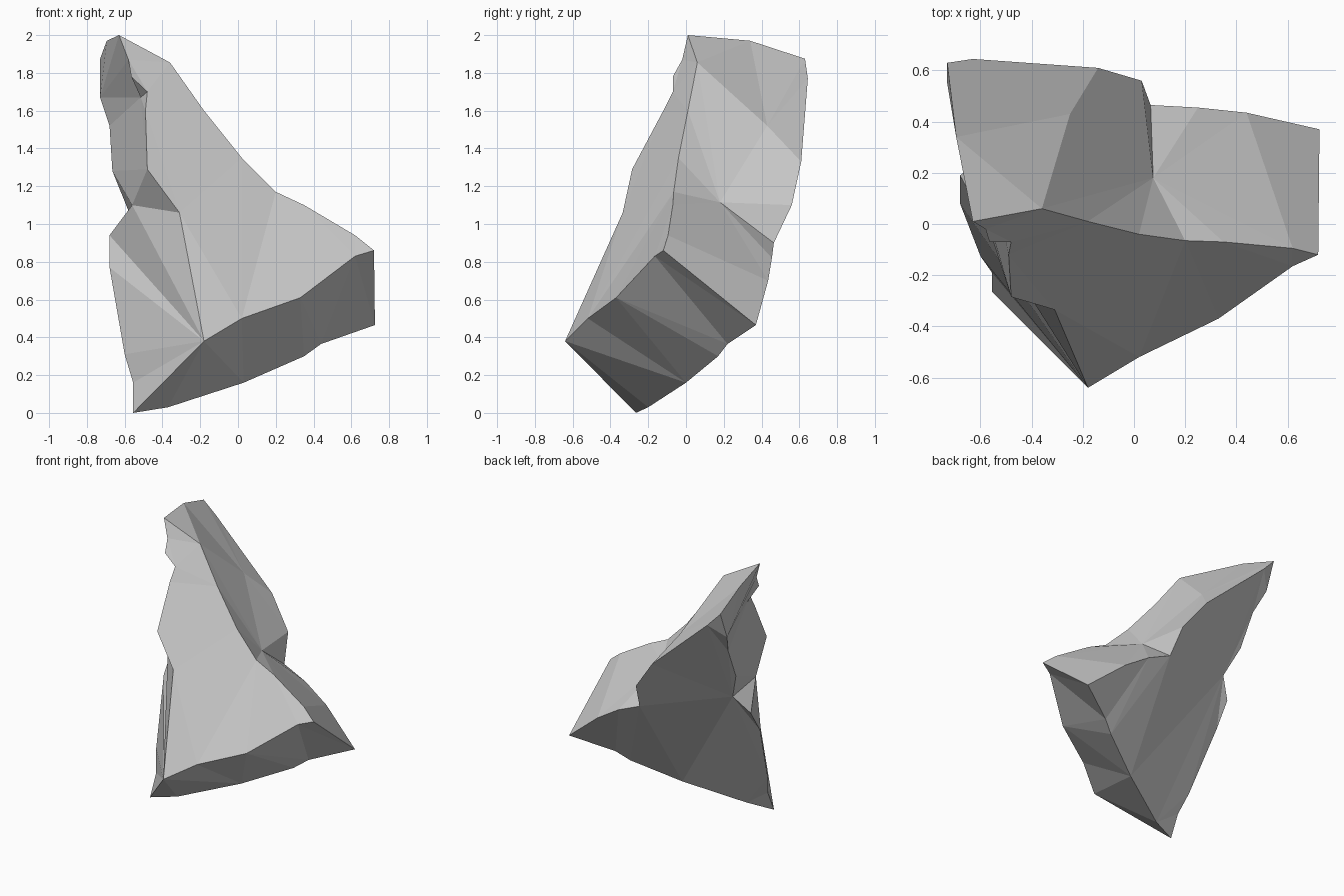
import bpy, bmesh

# Outline of the broad front face, clockwise from the peak
FRONT = [(-.63, .01, 2), (-.36, .06, 1.855), (-.18, .01, 1.6), (.02, -.04, 1.35),
         (.2, -.065, 1.17), (.35, -.07, 1.1), (.62, -.095, .94), (.72, -.12, .86),
         (.62, -.165, .83), (.33, -.37, .61), (.02, -.52, .5), (-.18, -.64, .38),
         (-.31, -.335, 1.06), (-.48, -.285, 1.29), (-.49, -.12, 1.6),
         (-.48, -.07, 1.7), (-.565, -.07, 1.78), (-.58, -.02, 1.87)]
# Outline of the back face, in the same order
BACK = [(-.73, .63, 1.875), (-.63, .645, 1.77), (-.14, .61, 1.33), (.03, .56, 1.1),
        (.065, .465, .9), (.25, .455, .82), (.44, .435, .7), (.725, .37, .465),
        (.44, .22, .365), (.35, .17, .3), (.03, 0, .16), (-.37, -.2, .03),
        (-.555, -.265, 0), (-.555, -.19, .16), (-.6, -.126, .31), (-.68, .08, .77),
        (-.68, .19, .94), (-.58, .267, 1.07), (-.665, .35, 1.28),
        (-.68, .465, 1.52), (-.73, .55, 1.67)]

bm = bmesh.new()
f = [bm.verts.new(p) for p in FRONT]
b = [bm.verts.new(p) for p in BACK]


def fan(apex, path):
    """Triangles from one corner to each step of a path."""
    for p, q in zip(path, path[1:]):
        bm.faces.new((apex, p, q))


# Broken corners lying on the rim between the two faces
crest = bm.verts.new((-.695, .34, 1.97))
slope = bm.verts.new((-.25, .43, 1.52))
valley = bm.verts.new((.075, .18, 1.115))
notch = bm.verts.new((-.56, -.04, 1.1))
chip = bm.verts.new((-.515, 0, 1.67))

# Front and back faces
for ring in (f, b):
    bm.faces.new(ring)

# Upper rim: peak, slope and valley
fan(crest, [f[0], f[1], slope])
fan(slope, [f[1], valley, b[3], b[2], b[1], b[0], crest])
fan(valley, f[1:7] + b[6:2:-1])

# Right end and underside
for i in range(6, 10):
    bm.faces.new((f[i], f[i + 1], b[i + 1], b[i]))

# Lower left side, notch, then chipped upper left side
fan(f[11], [f[10]] + b[10:17] + [notch, f[12]])
fan(notch, [f[12], f[13], b[18], b[17], b[16]])
fan(chip, f[13:18] + [b[20], b[19], b[18], f[13]])
fan(b[20], [f[17], f[0], crest, b[0]])

bmesh.ops.triangulate(bm, faces=bm.faces[:])
bmesh.ops.recalc_face_normals(bm, faces=bm.faces[:])
mesh = bpy.data.meshes.new("rock_shard")
bm.to_mesh(mesh)
bm.free()
bpy.context.collection.objects.link(bpy.data.objects.new("rock_shard", mesh))
